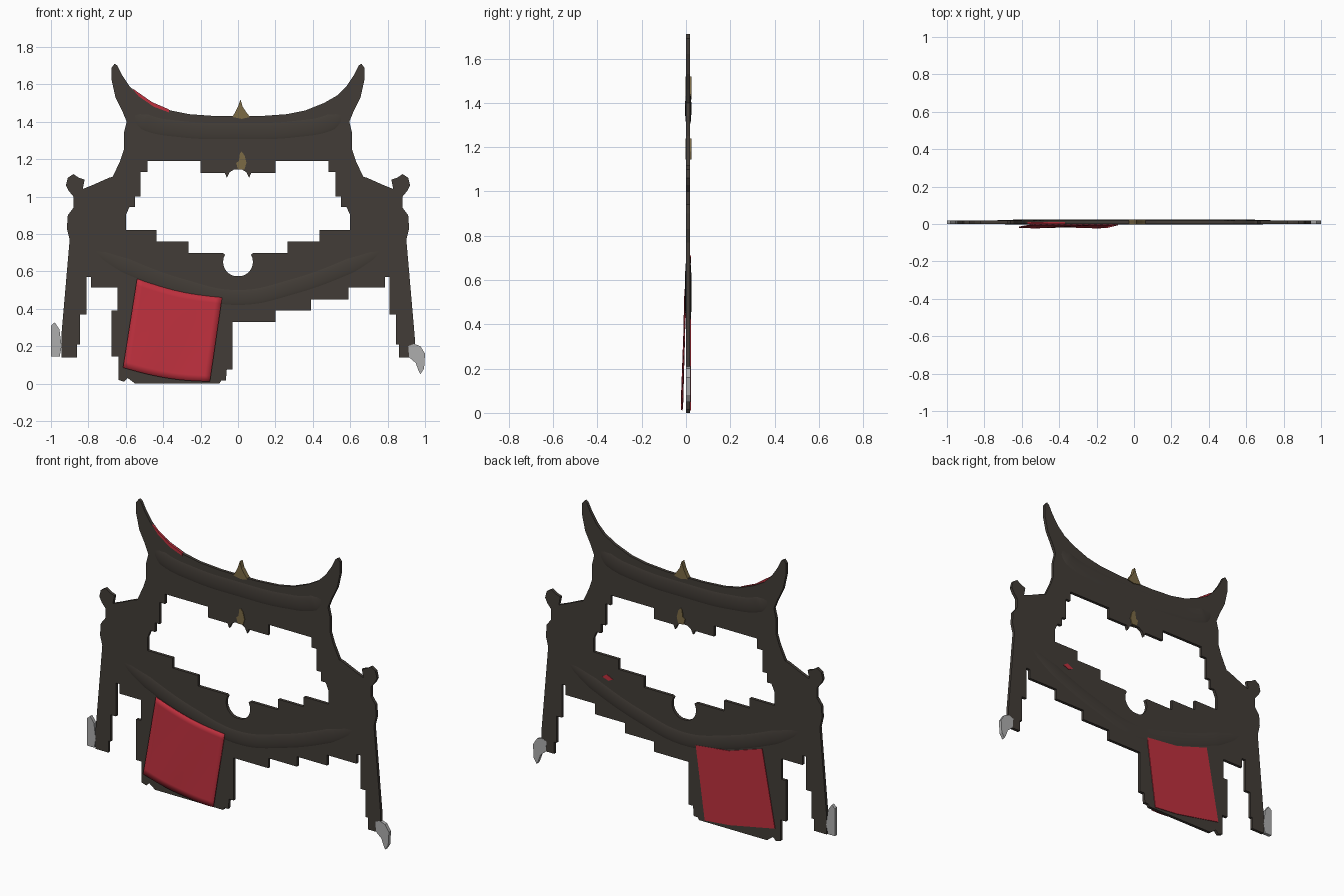
import bpy
import bmesh
import math

default_cube = bpy.data.objects.get("Cube")
if default_cube:
    bpy.data.objects.remove(default_cube, do_unlink=True)


def make_material(name, red, green, blue):
    material = bpy.data.materials.new(name)
    material.use_nodes = True
    colour = (red, green, blue, 1)
    material.diffuse_color = colour
    shader = next(n for n in material.node_tree.nodes if n.type == 'BSDF_PRINCIPLED')
    shader.inputs["Base Color"].default_value = colour
    shader.inputs["Roughness"].default_value = .8
    return material


DARK_WOOD = make_material("dark wood", .055, .046, .038)
RED_CLOTH = make_material("red cloth", .52, .03, .048)
OLD_GOLD = make_material("old gold", .2, .145, .06)
PALE_METAL = make_material("pale metal", .42, .42, .42)
MIDDLE = .01     # depth of the central plane
HALF = .009      # half thickness of the frame


def add_object(name, bm, material):
    bmesh.ops.recalc_face_normals(bm, faces=bm.faces)
    mesh = bpy.data.meshes.new(name)
    bm.to_mesh(mesh)
    bm.free()
    mesh.materials.append(material)
    obj = bpy.data.objects.new(name, mesh)
    bpy.context.collection.objects.link(obj)
    return obj


def plate(name, outline, material, front=MIDDLE - HALF, back=MIDDLE + HALF):
    """Extrude an outline given as (x, z) from front to back."""
    bm = bmesh.new()
    face = bm.faces.new([bm.verts.new((x, front, z)) for x, z in outline])
    result = bmesh.ops.extrude_face_region(bm, geom=[face], use_keep_orig=True)
    moved = [v for v in result["geom"] if isinstance(v, bmesh.types.BMVert)]
    bmesh.ops.translate(bm, verts=moved, vec=(0, back - front, 0))
    return add_object(name, bm, material)


def mirror(points):
    return [(-x, z) for x, z in points]


def symmetric(half):
    """Close a right half outline with its mirror image."""
    return half + mirror(half)[::-1]


def roll(name, half_path, radius):
    """A soft flattened swelling that follows a sagging beam."""
    curve = bpy.data.curves.new(name, 'CURVE')
    curve.dimensions = '3D'
    curve.bevel_depth = radius
    curve.bevel_resolution = 4
    curve.use_fill_caps = True
    path = mirror(half_path[:0:-1]) + half_path
    spline = curve.splines.new('BEZIER')
    spline.bezier_points.add(len(path) - 1)
    for point, (x, z) in zip(spline.bezier_points, path):
        point.co = (x, 0, z)
        point.handle_left_type = point.handle_right_type = 'AUTO'
    spline.bezier_points[0].radius = spline.bezier_points[-1].radius = .5
    curve.materials.append(DARK_WOOD)
    obj = bpy.data.objects.new(name, curve)
    obj.location.y = MIDDLE
    obj.scale.y = .014 / radius
    bpy.context.collection.objects.link(obj)


# Roof beam with upturned horns and stepped underside
roof_half = [
    (.12, 1.43), (.26, 1.44), (.36, 1.46), (.46, 1.5), (.53, 1.54), (.58, 1.59),
    (.62, 1.65), (.645, 1.7), (.66, 1.71), (.675, 1.69), (.675, 1.62), (.655, 1.53),
    (.62, 1.46), (.595, 1.4), (.61, 1.34), (.61, 1.25), (.63, 1.19), (.485, 1.19),
    (.2, 1.19), (.2, 1.126), (.07, 1.126), (.06, 1.1), (.045, 1.13), (.02, 1.145)]
plate("roof_beam", symmetric(roof_half), DARK_WOOD)
roll("roof_swelling", [(0, 1.35), (.3, 1.36), (.5, 1.4), (.57, 1.45)], .06)

# Side posts: shoulder, knob and long outer leg
post = [
    (.63, 1.19), (.67, 1.105), (.69, 1.1), (.78, 1.06), (.83, 1.04), (.82, 1.09),
    (.85, 1.1), (.88, 1.12), (.91, 1.1), (.92, 1.06), (.905, 1.03), (.88, 1),
    (.88, .94), (.91, .9), (.915, .83), (.9, .77), (.945, .25), (.945, .14),
    (.86, .14), (.86, .21), (.845, .21), (.845, .37), (.81, .37), (.81, .57),
    (.785, .57), (.785, .82), (.6, .82), (.6, .9), (.58, .945), (.55, .945),
    (.55, 1), (.52, 1), (.52, 1.13), (.485, 1.13), (.485, 1.19)]
plate("left_post", post, DARK_WOOD)
plate("right_post", mirror(post), DARK_WOOD)

# Stepped crossbeam with a round notch
notch = [(.08 * math.cos(a), .65 + .078 * math.sin(a))
         for a in (math.radians(-90 + 15 * i) for i in range(1, 9))]
cross_half = notch + [
    (.08, .697), (.265, .697), (.265, .76), (.435, .76), (.435, .82), (.785, .82),
    (.785, .513), (.59, .513), (.59, .45), (.39, .45), (.39, .39), (.2, .39),
    (.2, .33)]
plate("crossbeam", symmetric(cross_half), DARK_WOOD)
roll("crossbeam_swelling", [(0, .46), (.3, .52), (.6, .63), (.83, .74)], .055)

# Panel hanging below one side of the crossbeam
plate("hanging_panel", [
    (-.2, .33), (-.03, .33), (-.03, .075), (-.06, .075), (-.065, .015), (-.09, .015),
    (-.1, 0), (-.55, 0), (-.59, .03), (-.61, .01), (-.64, .02), (-.64, .145),
    (-.675, .145), (-.675, .39), (-.645, .39), (-.645, .513), (-.59, .513),
    (-.59, .45), (-.39, .45), (-.39, .39), (-.2, .39)], DARK_WOOD)

# Draped cloth, hanging slightly forward at the lower edge
top_right, top_left = (-.54, .56), (-.085, .46)
low_right, low_left = (-.615, .085), (-.15, .01)
STEPS = 14
bm = bmesh.new()
rows = []
for j in range(STEPS + 1):
    t = j / STEPS
    row = []
    for i in range(STEPS + 1):
        s = i / STEPS
        x, z = [(a * (1 - s) + b * s) * (1 - t) + (c * (1 - s) + d * s) * t
                for a, b, c, d in zip(top_right, top_left, low_right, low_left)]
        z -= .018 * math.sin(math.pi * s)
        z = max(z, .012)
        y = -.004 - .014 * t + .002 * t * math.sin(9 * s + 3 * t)
        row.append(bm.verts.new((x, y, z)))
    rows.append(row)
for upper, lower in zip(rows, rows[1:]):
    for i in range(STEPS):
        bm.faces.new((upper[i], upper[i + 1], lower[i + 1], lower[i]))
cloth = add_object("hanging_cloth", bm, RED_CLOTH)
for face in cloth.data.polygons:
    face.use_smooth = True
thickness = cloth.modifiers.new("thickness", 'SOLIDIFY')
thickness.thickness = .006
thickness.offset = 0

# Cloth showing on the back, and small red remnants
BACK = MIDDLE + HALF
plate("cloth_back", [(-.52, .54), (-.3, .47), (-.08, .445), (-.14, .01), (-.3, .025),
                     (-.605, .085)], RED_CLOTH, BACK, BACK + .004)
plate("red_spot", [(.47, .69), (.51, .71), (.54, .69), (.5, .675)],
      RED_CLOTH, BACK, BACK + .003)
plate("red_roof_edge", [(-.57, 1.582), (-.46, 1.505), (-.37, 1.466), (-.37, 1.45),
                        (-.45, 1.48), (-.53, 1.535)], RED_CLOTH, -.001, MIDDLE)

# Gold finial and drop on the centre line
plate("gold_finial", [(-.03, 1.425), (-.015, 1.45), (0, 1.48), (.013, 1.52), (.025, 1.48),
                      (.045, 1.45), (.065, 1.425), (.02, 1.415)], OLD_GOLD, -.002, .024)
plate("gold_drop", [(0, 1.145), (-.01, 1.18), (.005, 1.19), (.01, 1.23), (.02, 1.24),
                    (.035, 1.22), (.045, 1.18), (.035, 1.145)], OLD_GOLD, -.003, .024)

# Pale claws at the feet
plate("right_claw", [(-1, .145), (-1, .31), (-.98, .327), (-.955, .29), (-.943, .2),
                     (-.953, .145)], PALE_METAL, 0, .02)
plate("left_claw", [(.91, .2), (.94, .212), (.975, .2), (1, .16), (.995, .08),
                    (.975, .05), (.965, .07), (.95, .11), (.915, .14)], PALE_METAL, 0, .02)
